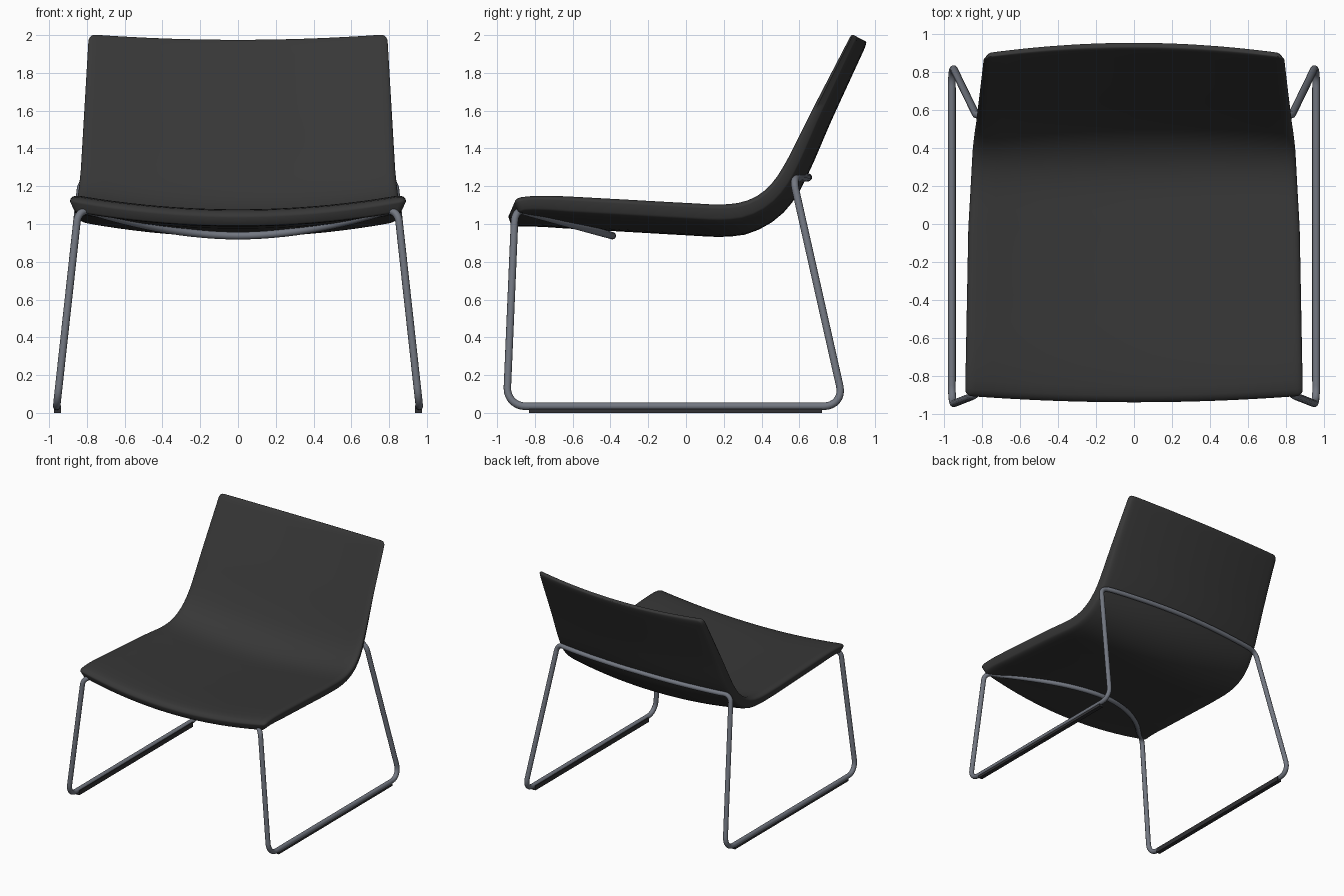
import bpy, bmesh, math
from mathutils import Vector
from mathutils.geometry import interpolate_bezier

if "Cube" in bpy.data.objects:
    bpy.data.objects.remove(bpy.data.objects["Cube"])


def material(name, col):
    m = bpy.data.materials.new(name)
    m.diffuse_color = (*col, 1)
    m.use_nodes = True
    m.node_tree.nodes["Principled BSDF"].inputs["Base Color"].default_value = m.diffuse_color
    return m


BLACK = material("charcoal upholstery", (0.038, 0.038, 0.038))
STEEL = material("grey steel", (0.17, 0.185, 0.22))
GLIDE = material("dark plastic", (0.03, 0.03, 0.033))


def lerp_table(table, v):
    for (a, p), (b, q) in zip(table, table[1:]):
        if v <= b:
            return p + (q - p) * (v - a) / (b - a)
    return table[-1][1]


def spline(pts, n=24):
    """Catmull-Rom through pts."""
    pts = [Vector(p) for p in pts]
    pts = [2 * pts[0] - pts[1]] + pts + [2 * pts[-1] - pts[-2]]
    out = []
    for a, b, c, d in zip(pts, pts[1:], pts[2:], pts[3:]):
        for i in range(n):
            t = i / n
            out.append(0.5 * (2 * b + (c - a) * t + (2 * a - 5 * b + 4 * c - d) * t * t
                              + (3 * b - a - 3 * c + d) * t ** 3))
    return out + [pts[-2]]


# Seat shell: side profile (y, z) of the upper face at the outer edge
profile = spline([(-0.915, 1.135), (-0.85, 1.153), (-0.7, 1.157), (-0.4, 1.142), (0, 1.12),
                  (0.2, 1.112), (0.33, 1.135), (0.43, 1.2), (0.52, 1.325), (0.67, 1.62),
                  (0.872, 2.008)])
dist = [0]
for a, b in zip(profile, profile[1:]):
    dist.append(dist[-1] + (b - a).length)
LEN = dist[-1]
ys = list(zip(dist, [p.x for p in profile]))
zs = list(zip(dist, [p.y for p in profile]))


def at(s):
    return Vector((lerp_table(ys, s), lerp_table(zs, s)))


def rounding(d, r=0.05):
    return 0 if d >= r else 1 - math.sqrt(max(0, 1 - (1 - d / r) ** 2))


WIDTH = [(0, 0.89), (0.9, 0.873), (1.3, 0.85), (1.5, 0.832), (LEN, 0.79)]
THICK = [(0, 0.085), (0.3, 0.098), (1.2, 0.1), (1.45, 0.085), (1.8, 0.065), (LEN, 0.042)]
SAG = [(0, 0.08), (1.2, 0.08), (1.5, 0.06), (LEN, 0.058)]
edge = [0, 0.002, 0.007, 0.015, 0.028, 0.05]
stations = edge + [0.05 + (LEN - 0.1) * i / 44 for i in range(1, 44)] + [LEN - e for e in edge[::-1]]
half = [1 - e / 0.85 for e in edge] + [0.94 * (1 - i / 10) for i in range(1, 10)]
across = [-u for u in half] + [0] + half[::-1]

bm = bmesh.new()
top, bottom = [], []
for s in stations:
    p = at(s)
    tan = (at(min(s + 0.02, LEN)) - at(max(s - 0.02, 0))).normalized()
    nor = Vector((-tan.y, tan.x))
    end = min(s, LEN - s)
    w = lerp_table(WIDTH, s) - 0.035 * rounding(end, 0.035)
    t, sag = lerp_table(THICK, s), lerp_table(SAG, s)
    rows = ([], [])
    for u in across:
        k = max(rounding(end), rounding((1 - abs(u)) * 0.85))
        bow = 1 - u * u
        shift = -0.06 * bow * max(0, 1 - s / 0.35)
        for row, depth, ww in ((rows[0], 0.32 * t * k, w),
                               (rows[1], t * (1 - 0.2 * k), w - 0.018)):
            q = p - nor * (sag * bow + depth)
            row.append(bm.verts.new((u * ww, q.x + shift, q.y)))
    top.append(rows[0])
    bottom.append(rows[1])
for g in (top, bottom):
    for r0, r1 in zip(g, g[1:]):
        for j in range(len(across) - 1):
            bm.faces.new((r0[j], r0[j + 1], r1[j + 1], r1[j]))


def rim(g):
    return (g[0] + [r[-1] for r in g[1:]] + g[-1][-2::-1] + [r[0] for r in g[-2:0:-1]])


ra, rb = rim(top), rim(bottom)
for i in range(len(ra)):
    j = (i + 1) % len(ra)
    bm.faces.new((ra[i], ra[j], rb[j], rb[i]))
bmesh.ops.recalc_face_normals(bm, faces=bm.faces)
me = bpy.data.meshes.new("seat_shell")
bm.to_mesh(me)
bm.free()
me.materials.append(BLACK)
seat = bpy.data.objects.new("seat_shell", me)
bpy.context.collection.objects.link(seat)
bpy.context.view_layer.objects.active = seat
seat.select_set(True)
bpy.ops.object.shade_smooth_by_angle(angle=math.radians(50))


# Sled frame: one continuous bent tube
def fillet(prev, corner, nxt, trim):
    a = corner + (prev - corner).normalized() * trim
    b = corner + (nxt - corner).normalized() * trim
    return list(interpolate_bezier(a, a.lerp(corner, 0.56), b.lerp(corner, 0.56), b, 9))


front_bar = []
for i in range(13):
    f = i / 12
    front_bar.append(Vector((0.74 * f, -0.39 - 0.43 * f ** 1.9, 0.938 + 0.117 * f ** 1.9)))
rear_bar = [Vector((0.74 * f, 0.648 - 0.055 * f * f, 1.247 - 0.006 * f))
            for f in [i / 12 for i in range(12, -1, -1)]]
corners = [(Vector((0.845, -0.905, 1.082)), 0.07), (Vector((0.96, -0.95, 0.035)), 0.1),
           (Vector((0.96, 0.838, 0.035)), 0.11), (Vector((0.828, 0.567, 1.24)), 0.06)]
chain = [front_bar[-1]] + [c for c, _ in corners] + [rear_bar[0]]
path = list(front_bar)
for i, (c, trim) in enumerate(corners):
    path += fillet(chain[i], c, chain[i + 2], trim)
path += rear_bar
path += [Vector((-p.x, p.y, p.z)) for p in path[-2:0:-1]]

cu = bpy.data.curves.new("sled_frame", 'CURVE')
cu.dimensions = '3D'
cu.bevel_depth = 0.02
cu.bevel_resolution = 4
sp = cu.splines.new('POLY')
sp.points.add(len(path) - 1)
for pt, p in zip(sp.points, path):
    pt.co = (*p, 1)
sp.use_cyclic_u = True
sp.use_smooth = True
cu.materials.append(STEEL)
frame = bpy.data.objects.new("sled_frame", cu)
bpy.context.collection.objects.link(frame)
bpy.ops.object.select_all(action='DESELECT')
frame.select_set(True)
bpy.context.view_layer.objects.active = frame
bpy.ops.object.convert(target='MESH')

# Floor glides under the runners
for side, name in ((-1, "left_glide"), (1, "right_glide")):
    bpy.ops.mesh.primitive_cube_add(size=1, location=(side * 0.955, -0.055, 0.02))
    g = bpy.context.object
    g.name = name
    g.scale = (0.036, 1.55, 0.04)
    g.data.materials.append(GLIDE)
